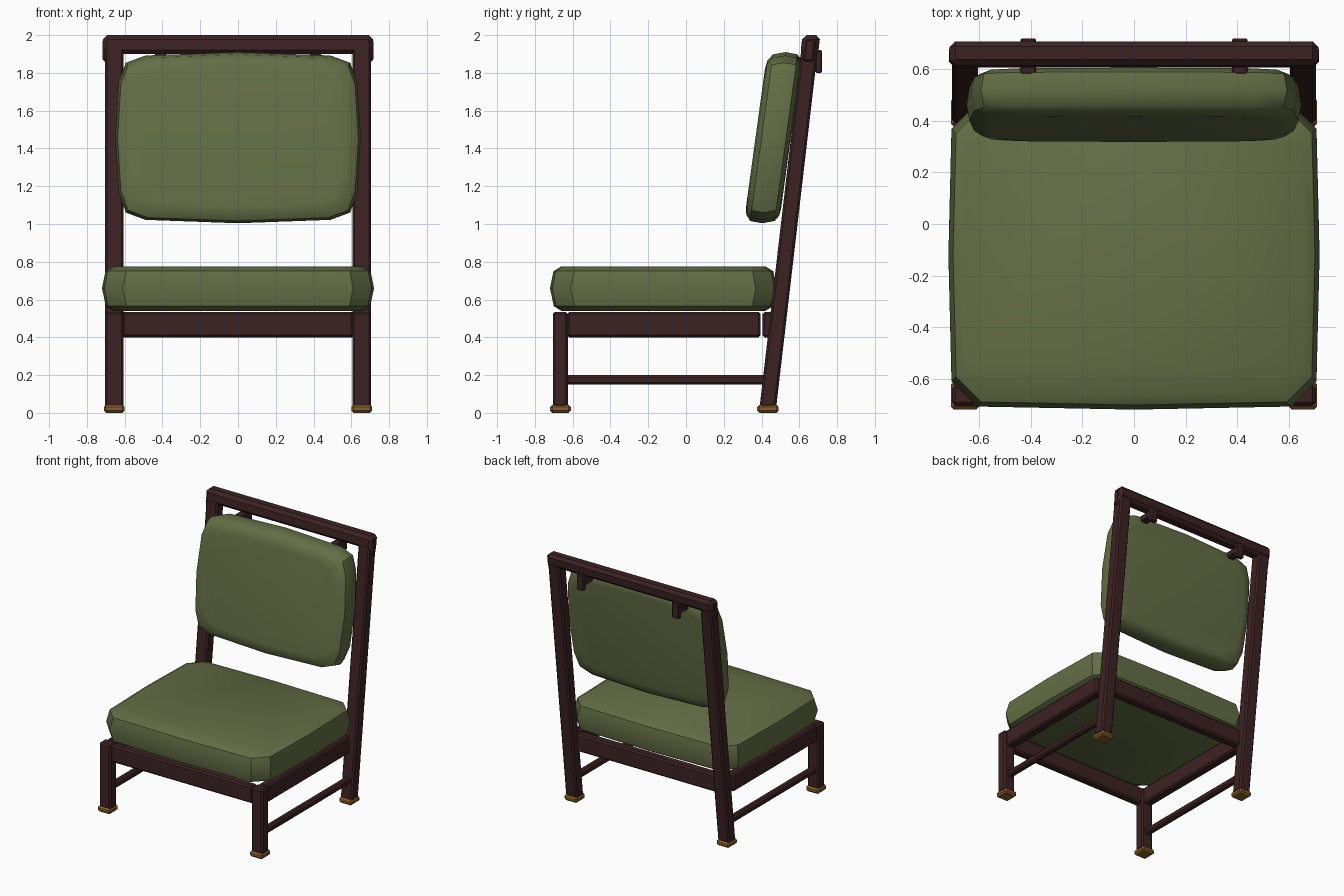
import bpy, bmesh, math

if "Cube" in bpy.data.objects:
    bpy.data.objects.remove(bpy.data.objects["Cube"])


def material(name, rgb):
    m = bpy.data.materials.new(name)
    m.diffuse_color = (*rgb, 1)
    m.use_nodes = True
    m.node_tree.nodes["Principled BSDF"].inputs["Base Color"].default_value = m.diffuse_color
    return m


WOOD = material("dark wood", (0.046, 0.016, 0.017))
GREEN = material("olive fabric", (0.127, 0.156, 0.061))
BRASS = material("brass", (0.25, 0.115, 0.025))
RAKE = 0.1165          # backward lean of the back posts
BASE = 0.43            # y of the post centre line at z = 0


def finish(bm, name, mat, angle):
    bmesh.ops.recalc_face_normals(bm, faces=bm.faces)
    me = bpy.data.meshes.new(name)
    bm.to_mesh(me)
    bm.free()
    me.materials.append(mat)
    ob = bpy.data.objects.new(name, me)
    bpy.context.collection.objects.link(ob)
    bpy.ops.object.select_all(action='DESELECT')
    ob.select_set(True)
    bpy.context.view_layer.objects.active = ob
    bpy.ops.object.shade_smooth_by_angle(angle=math.radians(angle))
    return ob


def box(name, xs, ys, zs, mat=WOOD, bevel=0.012, lean=0.0):
    """Bevelled box from ranges; lean shears y with height."""
    bm = bmesh.new()
    bmesh.ops.create_cube(bm, size=1)
    for v in bm.verts:
        v.co = [r[0] + (c + 0.5) * (r[1] - r[0]) for c, r in zip(v.co, (xs, ys, zs))]
    bmesh.ops.bevel(bm, geom=bm.edges[:], offset=bevel, segments=1, affect='EDGES')
    for v in bm.verts:
        v.co.y += lean * v.co.z
    return finish(bm, name, mat, 30)


def outline(a, b, cut, bulge, mid):
    """Cushion outline: cut corners, gently bowed sides."""
    q = [(a, 0), (a - bulge, b - cut)]
    if mid:
        q.append((a - bulge - cut * mid, b - bulge - cut * mid))
    q += [(a - cut, b - bulge), (0, b)]
    pts = []
    for sx, sy, rev in ((1, 1, 0), (-1, 1, 1), (-1, -1, 0), (1, -1, 1)):
        part = [(x * sx, y * sy) for x, y in q]
        pts += (part[::-1] if rev else part)[:-1]
    return pts


def cushion(name, a, b, cut, bulge, mid, rings, place):
    """Stack inset outlines through the thickness and cap them."""
    bm = bmesh.new()
    prev = first = None
    for h, inset in rings:
        loop = [bm.verts.new(place(x, y, h))
                for x, y in outline(a - inset, b - inset, cut, bulge, mid)]
        if prev:
            n = len(loop)
            for i in range(n):
                bm.faces.new((prev[i], prev[(i + 1) % n], loop[(i + 1) % n], loop[i]))
        else:
            first = loop
        prev = loop
    bm.faces.new(first)
    bm.faces.new(prev)
    return finish(bm, name, GREEN, 42)


# Cushions
cushion("seat_cushion", 0.72, 0.60, 0.11, 0.012, 0,
        [(0.54, 0.06), (0.565, 0.02), (0.66, 0), (0.75, 0.018), (0.776, 0.06)],
        lambda x, y, h: (x, y - 0.12, h))
cushion("back_cushion", 0.65, 0.453, 0.16, 0.018, 0.24,
        [(-0.097, 0.09), (-0.09, 0.045), (-0.065, 0.012), (0, 0),
         (0.065, 0.012), (0.085, 0.04), (0.09, 0.08)],
        lambda x, z, h: (x, 0.465 + 0.137 * z + h, 1.457 + z))

# Legs, posts, feet and side rails
for s, side in ((-1, "left"), (1, "right")):
    def span(lo, hi):
        return sorted((s * lo, s * hi))
    box(f"front_leg_{side}", span(0.605, 0.705), (-0.705, -0.625), (0.03, 0.535))
    box(f"back_post_{side}", span(0.605, 0.705), (BASE - 0.044, BASE + 0.044),
        (0.03, 1.98), lean=RAKE)
    box(f"front_foot_{side}", span(0.6, 0.71), (-0.72, -0.61), (0, 0.043), BRASS)
    box(f"back_foot_{side}", span(0.6, 0.71), (0.377, 0.49), (0, 0.043), BRASS)
    box(f"side_apron_{side}", span(0.615, 0.69), (-0.63, 0.395), (0.40, 0.535))
    box(f"stretcher_{side}", span(0.63, 0.68), (-0.64, 0.43), (0.15, 0.20))
    box(f"rail_end_{side}", span(0.61, 0.718), (BASE - 0.03, BASE + 0.03),
        (1.86, 1.98), lean=RAKE)
    # Hooks holding the back cushion on the top rail
    box(f"hook_back_{side}", span(0.38, 0.44), (0.685, 0.72), (1.80, 1.92), bevel=0.006)
    box(f"hook_arm_{side}", span(0.38, 0.44), (0.58, 0.71), (1.835, 1.885), bevel=0.006)

# Cross rails
box("front_apron", (-0.61, 0.61), (-0.695, -0.63), (0.40, 0.535))
box("back_apron", (-0.615, 0.615), (0.405, 0.475), (0.40, 0.535))
box("top_rail", (-0.715, 0.715), (BASE - 0.046, BASE + 0.048), (1.90, 2.0),
    bevel=0.022, lean=RAKE)
